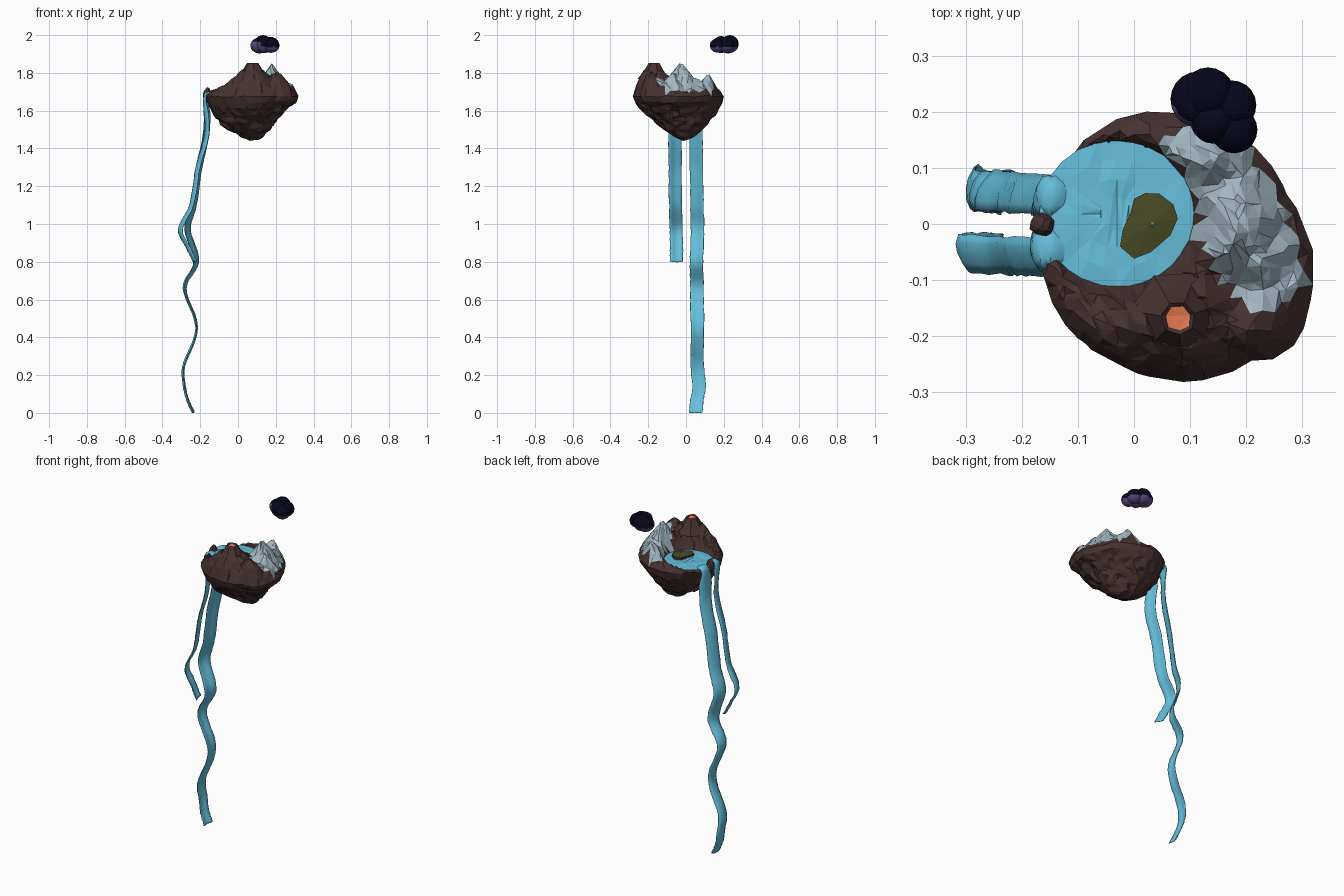
import bpy, bmesh, math, random
from mathutils import Vector, noise

if "Cube" in bpy.data.objects:
    bpy.data.objects.remove(bpy.data.objects["Cube"])

random.seed(4)


def material(name, rgb):
    m = bpy.data.materials.new(name)
    m.diffuse_color = (*rgb, 1)
    m.use_nodes = True
    m.node_tree.nodes["Principled BSDF"].inputs["Base Color"].default_value = m.diffuse_color
    return m


ROCK = material("brown rock", (0.060, 0.032, 0.030))
STONE = material("pale grey stone", (0.36, 0.47, 0.54))
WATER = material("water blue", (0.13, 0.52, 0.72))
GRASS = material("olive grass", (0.064, 0.068, 0.018))
LAVA = material("orange lava", (0.75, 0.18, 0.075))
NIGHT = material("dark navy", (0.002, 0.002, 0.012))
VIOLET = material("muted violet", (0.10, 0.065, 0.20))


def finish(bm, name, mats):
    me = bpy.data.meshes.new(name)
    bm.normal_update()
    bm.to_mesh(me)
    bm.free()
    ob = bpy.data.objects.new(name, me)
    bpy.context.collection.objects.link(ob)
    for m in mats:
        me.materials.append(m)
    return ob


def lerp_table(table, v):
    for (a, p), (b, q) in zip(table, table[1:]):
        if v <= b:
            return p + (q - p) * max(0, v - a) / (b - a)
    return table[-1][1]


# Floating island: outline seen from above, and the lake set into it
CX, CY = 0.06, -0.04
OUTLINE = [(-0.168, 0), (-0.135, 0.075), (-0.07, 0.165), (0.02, 0.20), (0.08, 0.195),
           (0.17, 0.165), (0.23, 0.12), (0.27, 0.06), (0.30, 0), (0.32, -0.05),
           (0.32, -0.09), (0.30, -0.19), (0.265, -0.235), (0.20, -0.247), (0.12, -0.278),
           (0.04, -0.275), (-0.03, -0.25), (-0.09, -0.21), (-0.14, -0.15), (-0.162, -0.08)]
polar = sorted((math.atan2(y - CY, x - CX), math.hypot(x - CX, y - CY)) for x, y in OUTLINE)
polar = ([(polar[-1][0] - math.tau, polar[-1][1])] + polar
         + [(polar[0][0] + math.tau, polar[0][1])])
LX, LY, LRX, LRY, LEVEL = -0.03, 0.018, 0.137, 0.13, 1.69
RIM = 1.675
VX, VY = 0.079, -0.168
# Peaks: x, y, height, slope
PEAKS = [(VX, VY, 1.87, 1.0), (0.21, -0.19, 1.815, 0.9), (0.0, -0.19, 1.785, 0.6),
         (-0.08, -0.16, 1.745, 0.5), (0.27, -0.12, 1.765, 0.8), (0.17, -0.025, 1.872, 1.5),
         (0.15, 0.12, 1.80, 1.1), (0.22, -0.07, 1.80, 1.0), (0.19, 0.05, 1.78, 0.8),
         (-0.06, 0.16, 1.735, 0.5)]
UNDER = [(0, 1.447), (0.2, 1.46), (0.36, 1.49), (0.5, 1.525), (0.68, 1.56),
         (0.8, 1.595), (0.95, 1.635), (1.0, RIM)]


def lake_q(x, y):
    return math.hypot((x - LX) / LRX, (y - LY) / LRY)


def is_stone(x, y):
    # Rounded, slanted patch covered by the grey mountains
    dx, dy = x - 0.180, y - 0.016
    u, v = dx * 0.555 - dy * 0.832, dx * 0.832 + dy * 0.555
    return abs(u / 0.18) ** 4 + abs(v / 0.086) ** 4 < 1


def top_height(x, y, t):
    h = max([1.72] + [z - s * math.hypot(x - px, y - py) for px, py, z, s in PEAKS])
    h += noise.noise(Vector((x, y, 0)) * 24) * 0.015
    if math.hypot(x - VX, y - VY) < 0.05:      # hollow under the vent
        h = min(h, 1.80)
    h = RIM + (h - RIM) * (1 - t ** 12)
    q = lake_q(x, y)
    if q < 1:
        return LEVEL + max((q - 1) * 0.3, -0.03)
    return min(h, LEVEL + (q - 1) * 0.13 * 2.2)


bm = bmesh.new()
bmesh.ops.create_icosphere(bm, subdivisions=5, radius=1)
for v in bm.verts:
    n = v.co.normalized()
    ang = math.atan2(n.y, n.x)
    t = 1 - math.asin(min(1, abs(n.z))) / (math.pi / 2)
    r = lerp_table(polar, ang) * t
    x, y = CX + r * math.cos(ang), CY + r * math.sin(ang)
    if n.z >= 0:
        q = lake_q(x, y)
        if 0.94 < q < 1.06 and t < 0.95:      # crisp shoreline
            x, y = LX + (x - LX) / q, LY + (y - LY) / q
            v.co = (x, y, LEVEL + 0.001)
        else:
            j = 0.003
            v.co = (x + random.uniform(-j, j), y + random.uniform(-j, j),
                    top_height(x, y, t) + random.uniform(-j, j))
    else:
        lean = 0.04 * math.cos(ang) * math.sin(math.pi * t ** 1.5)
        p = Vector((x + 0.04 * (1 - t), y + 0.04 * (1 - t), lerp_table(UNDER, t) + lean))
        v.co = p + noise.noise_vector(p * 24) * 0.016 * min(1, (1 - t) * 6 + 0.2)
for f in bm.faces:
    c = f.calc_center_median()
    up = c.z > 1.70
    f.material_index = int(up and is_stone(c.x, c.y) and lake_q(c.x, c.y) > 1.01)
island = finish(bm, "floating_island", [ROCK, STONE])
dec = island.modifiers.new("facets", 'DECIMATE')
dec.ratio = 0.35

# Lake surface with gentle facets
bm = bmesh.new()
rings, seg = [], 24
for k in (0.22, 0.48, 0.75, 1.015):
    rings.append([bm.verts.new((LX + LRX * k * math.cos(a), LY + LRY * k * math.sin(a),
                                LEVEL + random.uniform(-0.001, 0.005) * (k < 1)))
                  for a in (math.tau * i / seg for i in range(seg))])
bm.faces.new(rings[0])
for a, b in zip(rings, rings[1:]):
    for i in range(seg):
        bm.faces.new((a[i], b[i], b[(i + 1) % seg], a[(i + 1) % seg]))
bmesh.ops.triangulate(bm, faces=bm.faces[:])
finish(bm, "lake", [WATER])

# Grassy islet: rocky sides, olive top
ISLET = [(-0.025, -0.04), (0.0, -0.062), (0.03, -0.05), (0.065, -0.02), (0.078, 0.01),
         (0.07, 0.035), (0.045, 0.054), (0.02, 0.055), (0.0, 0.045), (-0.006, 0.02), (-0.02, -0.01)]
bm = bmesh.new()
low = [bm.verts.new((x, y, 1.67)) for x, y in ISLET]
high = [bm.verts.new((x, y, 1.705)) for x, y in ISLET]
peak = bm.verts.new((0.03, 0, 1.712))
for i in range(len(ISLET)):
    j = (i + 1) % len(ISLET)
    bm.faces.new((low[i], low[j], high[j], high[i]))
    bm.faces.new((high[i], high[j], peak)).material_index = 1
finish(bm, "islet", [ROCK, GRASS])


def blob(name, loc, size, mats, sub=2, rough=0.0, rule=None):
    bm = bmesh.new()
    bmesh.ops.create_icosphere(bm, subdivisions=sub, radius=1)
    for v in bm.verts:
        k = 1 + random.uniform(-rough, rough)
        v.co = Vector(loc) + Vector([c * s * k for c, s in zip(v.co, size)])
    if rule:
        for f in bm.faces:
            f.material_index = rule(f.calc_center_median())
    return finish(bm, name, mats)


blob("islet_pebble", (0.033, 0, 1.714), (0.005, 0.005, 0.005), [STONE], 1)
blob("spillway_rock", (-0.163, -0.002, 1.685), (0.023, 0.021, 0.04), [ROCK], 2, 0.12)

# Volcano vent with lava pool
bm = bmesh.new()
prev = None
for r, z in ((0.085, 1.765), (0.055, 1.81), (0.03, 1.852), (0.023, 1.842)):
    ring = []
    for i in range(7):
        a, rr = math.tau * i / 7 + 0.3, r * random.uniform(0.95, 1.06)
        ring.append(bm.verts.new((VX + rr * math.cos(a), VY + rr * math.sin(a),
                                  z + random.uniform(-0.004, 0.004))))
    if prev:
        for i in range(7):
            j = (i + 1) % 7
            bm.faces.new((prev[i], prev[j], ring[j], ring[i]))
    prev = ring
bm.faces.new(prev).material_index = 1
bmesh.ops.triangulate(bm, faces=bm.faces[:])
finish(bm, "volcano_vent", [ROCK, LAVA])


# Waterfalls: bowed, slightly turned ribbons swept along a smooth path
def waterfall(name, pts, width, turn, steps=6, cross=4):
    P = [Vector(p) for p in pts]
    P = [2 * P[0] - P[1]] + P + [2 * P[-1] - P[-2]]
    path = []
    for i in range(1, len(P) - 2):
        a, b, c, d = P[i - 1:i + 3]
        for s in range(steps + (i == len(P) - 3)):
            t = s / steps
            path.append(0.5 * (2 * b + (c - a) * t + (2 * a - 5 * b + 4 * c - d) * t * t
                               + (3 * b - a - 3 * c + d) * t ** 3))
    bm = bmesh.new()
    prev = None
    for i, p in enumerate(path):
        tan = path[min(i + 1, len(path) - 1)] - path[max(i - 1, 0)]
        n = Vector((tan.z, 0, -tan.x)).normalized()
        yaw = lerp_table([(0.6, 0.2), (0.85, 1), (1.6, 1), (1.69, 0)], p.z) * turn
        row = []
        for k in range(cross + 1):
            w = 2 * k / cross - 1
            q = p + n * (0.010 * (0.5 - w * w) + random.uniform(-0.0015, 0.0015))
            row.append(bm.verts.new((q.x + yaw * w, q.y + w * width / 2
                                     + random.uniform(-0.002, 0.002), max(q.z, 0))))
        if prev:
            for k in range(cross):
                bm.faces.new((prev[k], prev[k + 1], row[k + 1], row[k]))
        prev = row
    ob = finish(bm, name, [WATER])
    sol = ob.modifiers.new("sheet", 'SOLIDIFY')
    sol.thickness, sol.offset = 0.003, 0
    bpy.ops.object.select_all(action='DESELECT')
    ob.select_set(True)
    bpy.context.view_layer.objects.active = ob
    bpy.ops.object.shade_smooth_by_angle(angle=math.radians(35))


waterfall("long_waterfall", [
    (-0.115, 0.048, 1.682), (-0.15, 0.05, 1.695), (-0.172, 0.05, 1.66), (-0.17, 0.052, 1.5),
    (-0.21, 0.055, 1.3), (-0.24, 0.058, 1.1), (-0.272, 0.06, 0.97), (-0.225, 0.055, 0.8),
    (-0.285, 0.058, 0.66), (-0.22, 0.06, 0.45), (-0.288, 0.06, 0.25), (-0.285, 0.07, 0.14),
    (-0.268, 0.058, 0.07), (-0.237, 0.052, 0.0)], 0.07, 0.016)
waterfall("short_waterfall", [
    (-0.115, -0.042, 1.682), (-0.155, -0.045, 1.695), (-0.178, -0.047, 1.66),
    (-0.168, -0.057, 1.48), (-0.215, -0.057, 1.3), (-0.25, -0.055, 1.1),
    (-0.308, -0.052, 0.97), (-0.265, -0.05, 0.87), (-0.23, -0.05, 0.8)], 0.068, -0.01)

# Storm cloud: overlapping puffs, dark above and violet below
PUFFS = [(0.115, 0.222, 1.945, 0.050, 0.042), (0.132, 0.232, 1.953, 0.047, 0.047),
         (0.174, 0.212, 1.948, 0.044, 0.042), (0.178, 0.168, 1.945, 0.042, 0.038),
         (0.142, 0.185, 1.950, 0.042, 0.045)]
for i, (x, y, z, r, h) in enumerate(PUFFS):
    blob(f"cloud_puff_{i + 1}", (x, y, z), (r, r, h), [NIGHT, VIOLET], 3, 0.0,
         lambda c: int(c.z < (1.965 if c.x < 0.12 and c.y < 0.21 else 1.938)))
